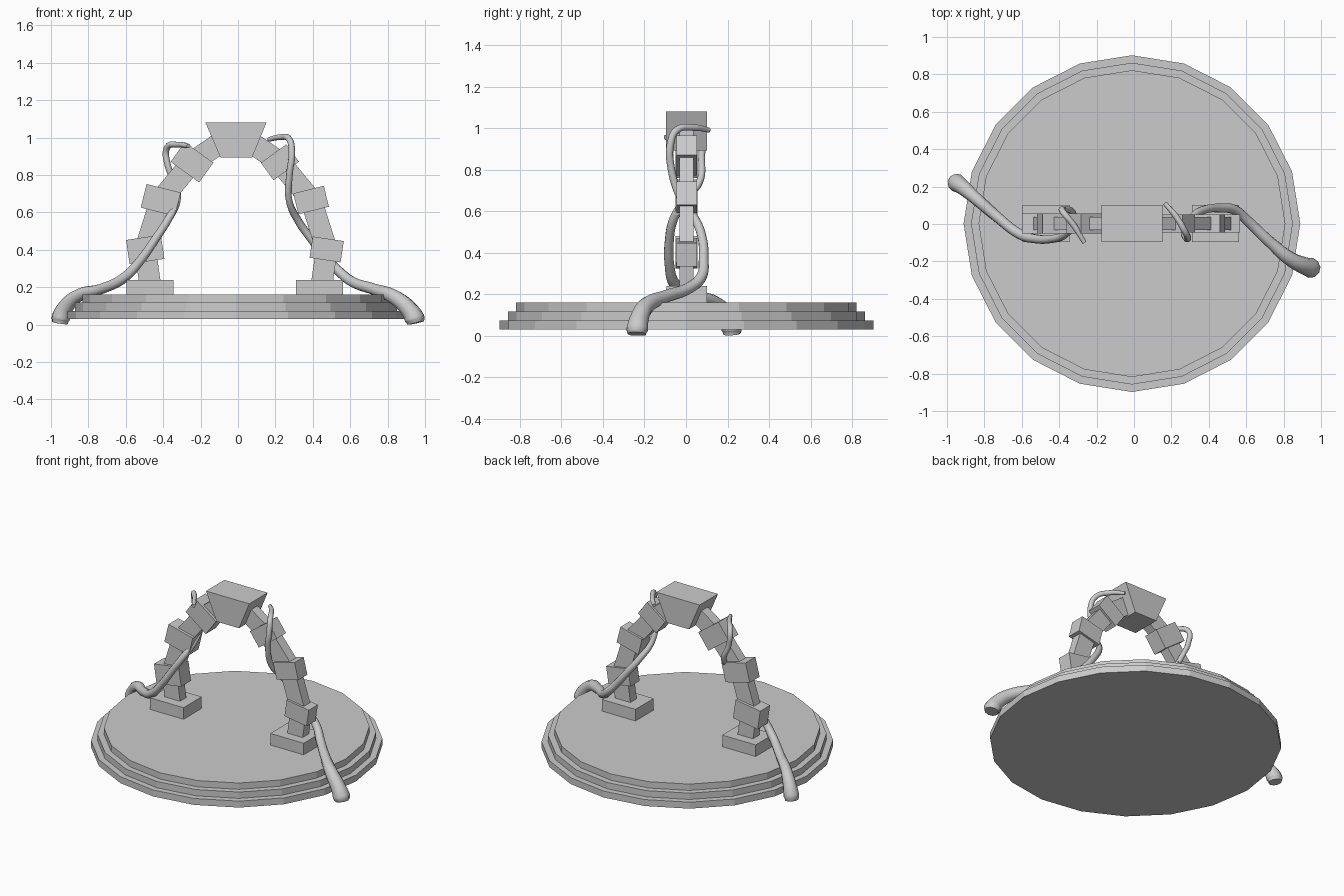
import bpy, bmesh, math
from mathutils import Vector

if "Cube" in bpy.data.objects:
    bpy.data.objects.remove(bpy.data.objects["Cube"])

CX, CY = -0.011, 0.003   # centre of base and arch


def make_object(name, bm):
    bmesh.ops.recalc_face_normals(bm, faces=bm.faces)
    me = bpy.data.meshes.new(name)
    bm.to_mesh(me)
    bm.free()
    ob = bpy.data.objects.new(name, me)
    bpy.context.collection.objects.link(ob)
    return ob


def slab(name, outline, half_y):
    """Extrude an xz outline symmetrically along y."""
    bm = bmesh.new()
    front = [bm.verts.new((x, CY - half_y, z)) for x, z in outline]
    back = [bm.verts.new((x, CY + half_y, z)) for x, z in outline]
    n = len(outline)
    bm.faces.new(front)
    bm.faces.new(back[::-1])
    for i in range(n):
        bm.faces.new((front[i], back[i], back[(i + 1) % n], front[(i + 1) % n]))
    return make_object(name, bm)


def tilted_box(name, cx, cz, w, h, angle, half_y):
    c, s = math.cos(angle), math.sin(angle)
    pts = [(-w / 2, -h / 2), (w / 2, -h / 2), (w / 2, h / 2), (-w / 2, h / 2)]
    return slab(name, [(cx + c * u - s * v, cz + s * u + c * v) for u, v in pts], half_y)


# Stepped 20-sided base
bm = bmesh.new()
rings = []
for r, z in [(0.9, 0.03), (0.9, 0.074), (0.86, 0.074), (0.86, 0.117), (0.82, 0.117), (0.82, 0.16)]:
    rings.append([bm.verts.new((CX + r * math.cos(i * math.pi / 10),
                                CY - 0.001 + r * math.sin(i * math.pi / 10), z)) for i in range(20)])
for a, b in zip(rings, rings[1:]):
    for i in range(20):
        j = (i + 1) % 20
        bm.faces.new((a[i], a[j], b[j], b[i]))
bm.faces.new(rings[0][::-1])
bm.faces.new(rings[-1])
make_object("stepped_base", bm)

# Keystone at the top of the arch
slab("keystone", [(-0.094, 0.893), (0.075, 0.893), (0.152, 1.08), (-0.174, 1.08)], 0.099)

# Two arch legs: foot, narrow links and wider blocks
path = [(0.458, 0.21), (0.485, 0.402), (0.402, 0.666), (0.235, 0.868), (0.05, 0.995)]
tilts = [-8.5, 14, 36]
for side, label, bw, bh, by in [(-1, "left", 0.188, 0.13, 0.053), (1, "right", 0.168, 0.115, 0.049)]:
    off = -0.003 if side > 0 else -0.003 + CX
    fx = -0.47 if side < 0 else 0.436
    tilted_box(label + "_foot", fx, 0.198, 0.252, 0.082, 0, 0.098)
    pts = [Vector((CX + side * x, z)) for x, z in path]
    for i, (a, b) in enumerate(zip(pts, pts[1:])):
        d = b - a
        m = (a + b) / 2
        tilted_box(f"{label}_link_{i + 1}", m.x, m.y, 0.115, d.length,
                   math.atan2(d.y, d.x) - math.pi / 2, 0.034)
    for i, t in enumerate(tilts):
        p = pts[i + 1]
        tilted_box(f"{label}_block_{i + 1}", p.x, p.y, bw, bh, math.radians(side * t), by)


# Winding tentacles, thin at the top and swelling to a blunt end on the ground
def tentacle(name, pts):
    cu = bpy.data.curves.new(name + "_path", 'CURVE')
    cu.dimensions = '3D'
    cu.bevel_depth = 1.0
    cu.bevel_resolution = 3
    cu.resolution_u = 6
    cu.use_fill_caps = True
    sp = cu.splines.new('BEZIER')
    sp.bezier_points.add(len(pts) - 1)
    for bp, (x, y, z, r) in zip(sp.bezier_points, pts):
        bp.co = (x, y, z)
        bp.radius = r
        bp.handle_left_type = bp.handle_right_type = 'AUTO'
    tmp = bpy.data.objects.new(name + "_path", cu)
    bpy.context.collection.objects.link(tmp)
    bpy.context.view_layer.update()
    me = bpy.data.meshes.new_from_object(tmp.evaluated_get(bpy.context.evaluated_depsgraph_get()))
    bpy.data.objects.remove(tmp)
    bm = bmesh.new()
    bm.from_mesh(me)
    bmesh.ops.remove_doubles(bm, verts=bm.verts, dist=0.0005)
    for v in bm.verts:
        v.co.z = max(v.co.z, 0.0)
    ob = make_object(name, bm)
    bpy.ops.object.select_all(action='DESELECT')
    ob.select_set(True)
    bpy.context.view_layer.objects.active = ob
    bpy.ops.object.shade_smooth_by_angle(angle=math.radians(45))


tentacle("left_tentacle", [
    (-0.265, -0.10, 0.955, 0.012), (-0.32, -0.01, 0.962, 0.016), (-0.38, 0.065, 0.945, 0.017),
    (-0.375, 0.075, 0.85, 0.017), (-0.33, 0.065, 0.74, 0.017), (-0.325, 0.0, 0.66, 0.018),
    (-0.375, -0.06, 0.56, 0.021), (-0.44, -0.08, 0.46, 0.022), (-0.52, -0.08, 0.345, 0.024),
    (-0.61, -0.055, 0.25, 0.027), (-0.74, 0.045, 0.188, 0.029), (-0.85, 0.14, 0.158, 0.034),
    (-0.92, 0.20, 0.095, 0.042), (-0.948, 0.22, 0.035, 0.05), (-0.952, 0.222, 0.008, 0.042)])
tentacle("right_tentacle", [
    (0.165, 0.11, 0.99, 0.012), (0.225, 0.04, 1.002, 0.016), (0.275, -0.045, 0.99, 0.017),
    (0.288, -0.075, 0.92, 0.018), (0.275, -0.07, 0.80, 0.018), (0.272, -0.03, 0.67, 0.018),
    (0.325, 0.05, 0.55, 0.021), (0.39, 0.08, 0.46, 0.022), (0.46, 0.085, 0.37, 0.024),
    (0.54, 0.075, 0.285, 0.026), (0.61, 0.015, 0.23, 0.028), (0.73, -0.10, 0.188, 0.031),
    (0.84, -0.19, 0.145, 0.04), (0.915, -0.225, 0.08, 0.047), (0.945, -0.235, 0.03, 0.054),
    (0.95, -0.236, 0.008, 0.045)])
